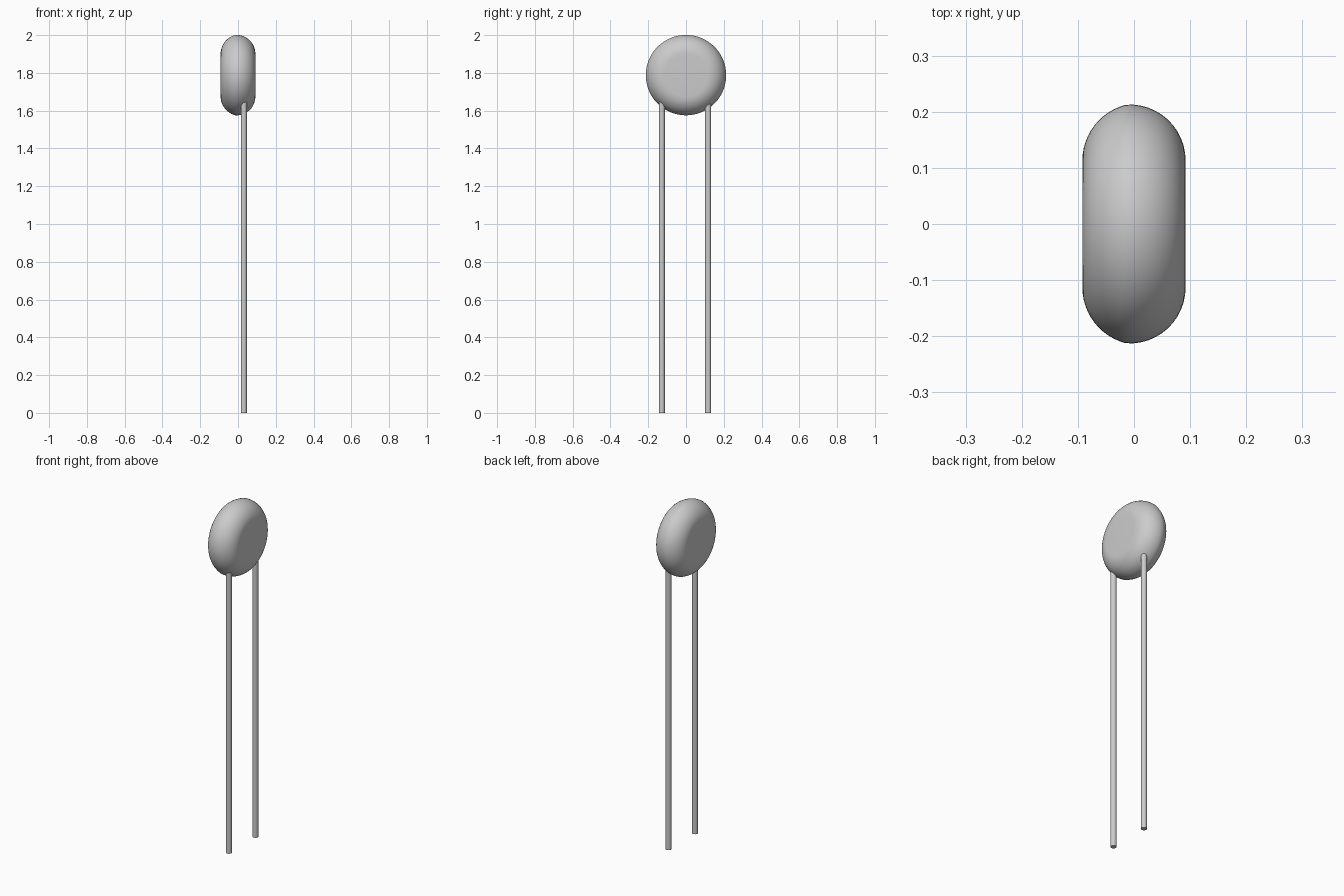
import bpy, bmesh, math
from mathutils import Matrix, Vector

cube = bpy.data.objects.get("Cube")
if cube:
    bpy.data.objects.remove(cube, do_unlink=True)

grey = bpy.data.materials.new("plain grey")
grey.use_nodes = True
grey.diffuse_color = (0.6, 0.6, 0.6, 1)
grey.node_tree.nodes["Principled BSDF"].inputs["Base Color"].default_value = (0.6, 0.6, 0.6, 1)


def finish(name, bm, angle):
    bmesh.ops.recalc_face_normals(bm, faces=bm.faces)
    mesh = bpy.data.meshes.new(name)
    bm.to_mesh(mesh)
    bm.free()
    mesh.materials.append(grey)
    obj = bpy.data.objects.new(name, mesh)
    bpy.context.collection.objects.link(obj)
    bpy.ops.object.select_all(action='DESELECT')
    obj.select_set(True)
    bpy.context.view_layer.objects.active = obj
    bpy.ops.object.shade_smooth_by_angle(angle=math.radians(angle))
    return obj


# Disc body: two rounded shoulders meeting in a soft ridge, spun about x
HALF, CAP, RIDGE, CENTRE_Z = 0.092, 0.113, -0.016, 1.788
STEPS = 12


def shoulder(side, radius):
    cx = side * (HALF - radius)
    end = math.acos(side * (RIDGE - cx) / radius)
    return [(cx + side * radius * math.cos(end * i / STEPS),
             CAP + radius * math.sin(end * i / STEPS)) for i in range(STEPS + 1)]


left = shoulder(1, 0.1)
right = shoulder(-1, 0.1025)
rim = (RIDGE, 0.2122)
profile = [(HALF, 0)] + left[:-1] + [rim] + right[-2::-1] + [(-HALF, 0)]

bm = bmesh.new()
verts = [bm.verts.new((x, 0, r)) for x, r in profile]
edges = [bm.edges.new(pair) for pair in zip(verts, verts[1:])]
bmesh.ops.spin(bm, geom=verts + edges, cent=(0, 0, 0), axis=(1, 0, 0),
               angle=math.tau, steps=64)
bmesh.ops.remove_doubles(bm, verts=bm.verts, dist=0.0001)
bmesh.ops.translate(bm, verts=bm.verts, vec=(0, 0, CENTRE_Z))
finish("disc_body", bm, 40)

# Two straight wire legs running up into the body
LEG_TOP = 1.7
for name, y in (("front_leg", -0.128), ("back_leg", 0.117)):
    bm = bmesh.new()
    bmesh.ops.create_cone(bm, cap_ends=True, segments=20, radius1=0.016,
                          radius2=0.016, depth=LEG_TOP,
                          matrix=Matrix.Translation(Vector((0.031, y, LEG_TOP / 2))))
    finish(name, bm, 40)
